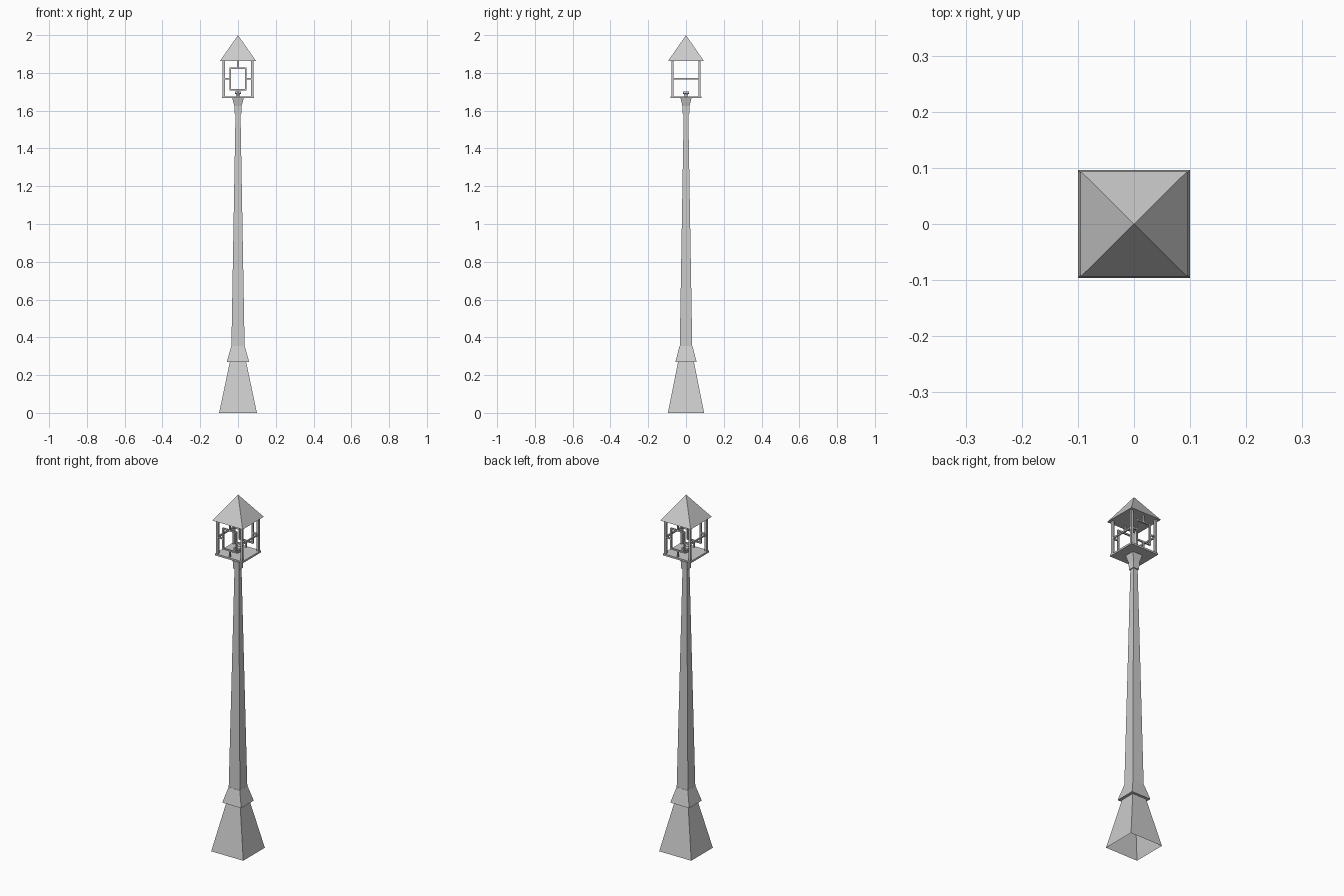
import bpy, bmesh

if "Cube" in bpy.data.objects:
    bpy.data.objects.remove(bpy.data.objects["Cube"])


def loft(name, sections, cap_bottom=True, cap_top=True):
    """Four-sided loft through (half_x, half_y, z) sections."""
    bm = bmesh.new()
    rings = [[bm.verts.new((sx * hx, sy * hy, z))
              for sx, sy in ((-1, -1), (1, -1), (1, 1), (-1, 1))]
             for hx, hy, z in sections]
    for a, b in zip(rings, rings[1:]):
        for i in range(4):
            j = (i + 1) % 4
            bm.faces.new((a[i], a[j], b[j], b[i]))
    if cap_bottom:
        bm.faces.new(rings[0][::-1])
    if cap_top:
        bm.faces.new(rings[-1])
    return finish(name, bm)


def finish(name, bm):
    mesh = bpy.data.meshes.new(name)
    bm.to_mesh(mesh)
    bm.free()
    obj = bpy.data.objects.new(name, mesh)
    bpy.context.collection.objects.link(obj)
    return obj


def box(name, lo, hi):
    bm = bmesh.new()
    bmesh.ops.create_cube(bm, size=1)
    for v in bm.verts:
        v.co = [(a + b) / 2 + c * (b - a) for a, b, c in zip(lo, hi, v.co)]
    return finish(name, bm)


def bar(name, p, q, t=0.008):
    """Square bar between two axis-aligned points."""
    h = t / 2
    return box(name, [min(a, b) - h for a, b in zip(p, q)],
               [max(a, b) + h for a, b in zip(p, q)])


# Foot (open underneath), collar and tapered shaft
loft("foot", [(0.1, 0.096, 0), (0.043, 0.042, 0.27)], cap_bottom=False)
loft("collar", [(0.059, 0.056, 0.27), (0.035, 0.034, 0.355)])
loft("shaft", [(0.035, 0.033, 0.35), (0.013, 0.012, 1.6)])

# Flared capital and lantern floor
loft("capital", [(0.018, 0.018, 1.585), (0.019, 0.019, 1.625), (0.031, 0.029, 1.668)])
box("lantern_floor", (-0.086, -0.083, 1.666), (0.086, 0.083, 1.676))

# Burner
loft("burner", [(0.009, 0.009, 1.676), (0.010, 0.010, 1.688), (0.016, 0.016, 1.69),
                (0.016, 0.016, 1.702)])

# Corner posts
X, Y, MID = 0.076, 0.072, 1.768
for sx in (-1, 1):
    for sy in (-1, 1):
        bar("corner_post", (sx * X, sy * Y, 1.68), (sx * X, sy * Y, 1.862), 0.012)
    # Plain rail on the left and right sides
    bar("side_rail", (sx * X, -Y, MID), (sx * X, Y, MID))

# Window tracery on front and back
F, ZB, ZT = 0.041, 1.712, 1.825
for y in (-Y, Y):
    for z in (ZB, ZT):
        bar("window_rail", (-F, y, z), (F, y, z))
    for s in (-1, 1):
        bar("window_stile", (s * F, y, ZB), (s * F, y, ZT))
        bar("window_link", (s * F, y, MID), (s * X, y, MID))
    bar("upper_link", (0, y, ZT), (0, y, 1.862))
    bar("lower_link", (0, y, 1.675), (0, y, ZB))

# Pyramid roof
bm = bmesh.new()
base = [bm.verts.new((x, y, 1.864)) for x, y in
        ((-0.095, -0.094), (0.095, -0.094), (0.095, 0.094), (-0.095, 0.094))]
apex = bm.verts.new((0, 0, 2.0))
bm.faces.new(base[::-1])
for i in range(4):
    bm.faces.new((base[i], base[(i + 1) % 4], apex))
finish("roof", bm)
